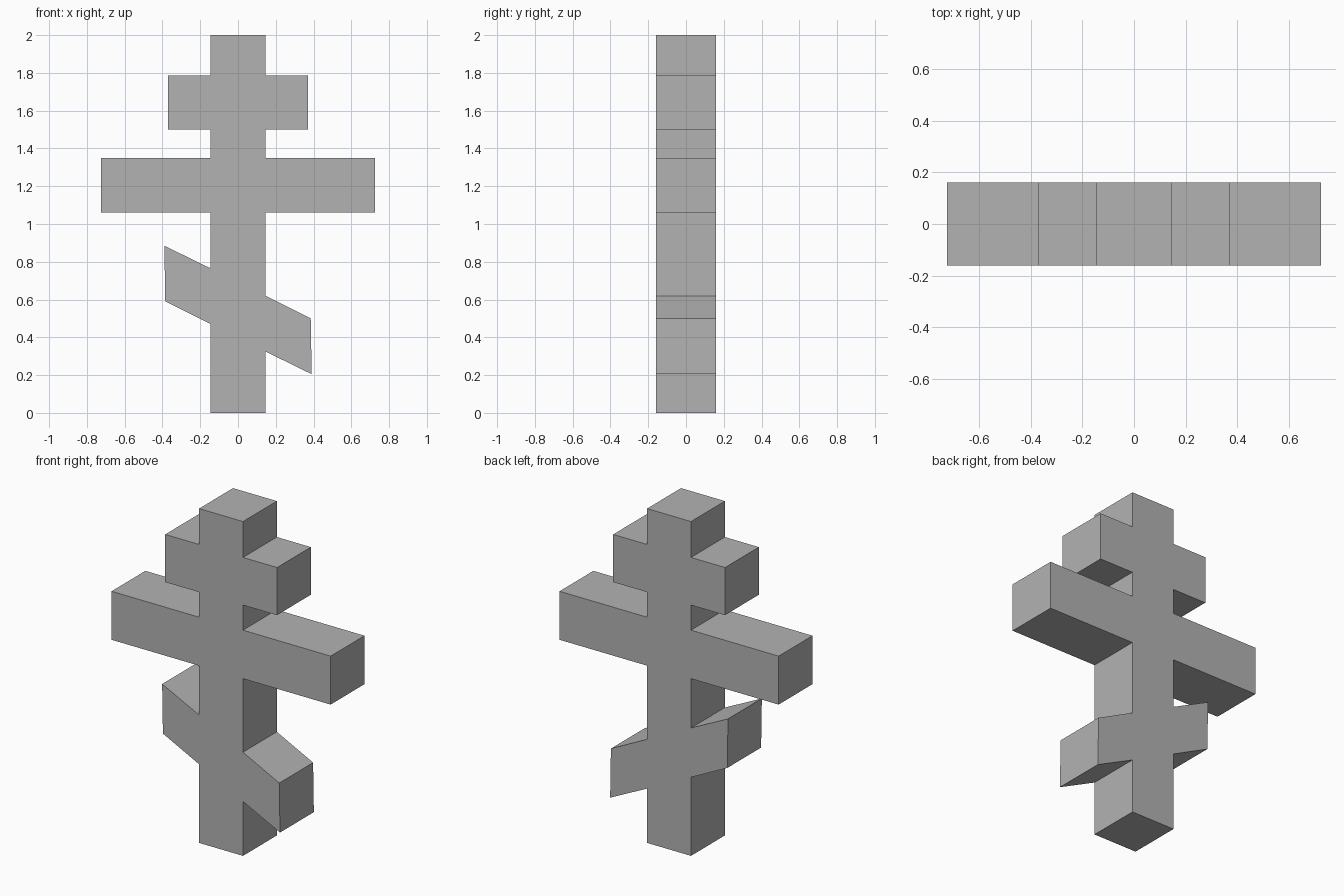
import bpy
import bmesh
from mathutils import Vector

cube = bpy.data.objects.get("Cube")
if cube:
    bpy.data.objects.remove(cube, do_unlink=True)

HALF_WIDTH = 0.145
HALF_DEPTH = 0.16
HEIGHT = 2.0

# Single grey stone colour
grey = bpy.data.materials.new("grey_stone")
colour = (0.45, 0.45, 0.45, 1)
grey.diffuse_color = colour
grey.use_nodes = True
grey.node_tree.nodes["Principled BSDF"].inputs["Base Color"].default_value = colour


def arm(reach, low, high):
    """Right-hand outline of a level arm, from bottom to top."""
    return [(HALF_WIDTH, low), (reach, low), (reach, high), (HALF_WIDTH, high)]


# Level arms mirror across the post; the slanted bar drops towards +x
level_arms = arm(0.725, 1.06, 1.35) + arm(0.37, 1.5, 1.785)
slant_right = [(HALF_WIDTH, 0.325), (0.39, 0.205), (0.385, 0.5), (HALF_WIDTH, 0.62)]
slant_left = [(HALF_WIDTH, 0.47), (0.385, 0.59), (0.39, 0.885), (HALF_WIDTH, 0.765)]


def side(slant):
    return [(HALF_WIDTH, 0)] + slant + level_arms + [(HALF_WIDTH, HEIGHT)]


outline = side(slant_right) + [(-x, z) for x, z in reversed(side(slant_left))]

# Extrude the outline through the full depth
bm = bmesh.new()
front = bm.faces.new([bm.verts.new((x, -HALF_DEPTH, z)) for x, z in outline])
result = bmesh.ops.extrude_face_region(bm, geom=[front], use_keep_orig=True)
back_verts = [v for v in result["geom"] if isinstance(v, bmesh.types.BMVert)]
bmesh.ops.translate(bm, verts=back_verts, vec=Vector((0, 2 * HALF_DEPTH, 0)))
bmesh.ops.recalc_face_normals(bm, faces=bm.faces[:])

mesh = bpy.data.meshes.new("three_bar_cross")
bm.to_mesh(mesh)
bm.free()
mesh.materials.append(grey)
cross = bpy.data.objects.new("three_bar_cross", mesh)
bpy.context.collection.objects.link(cross)
